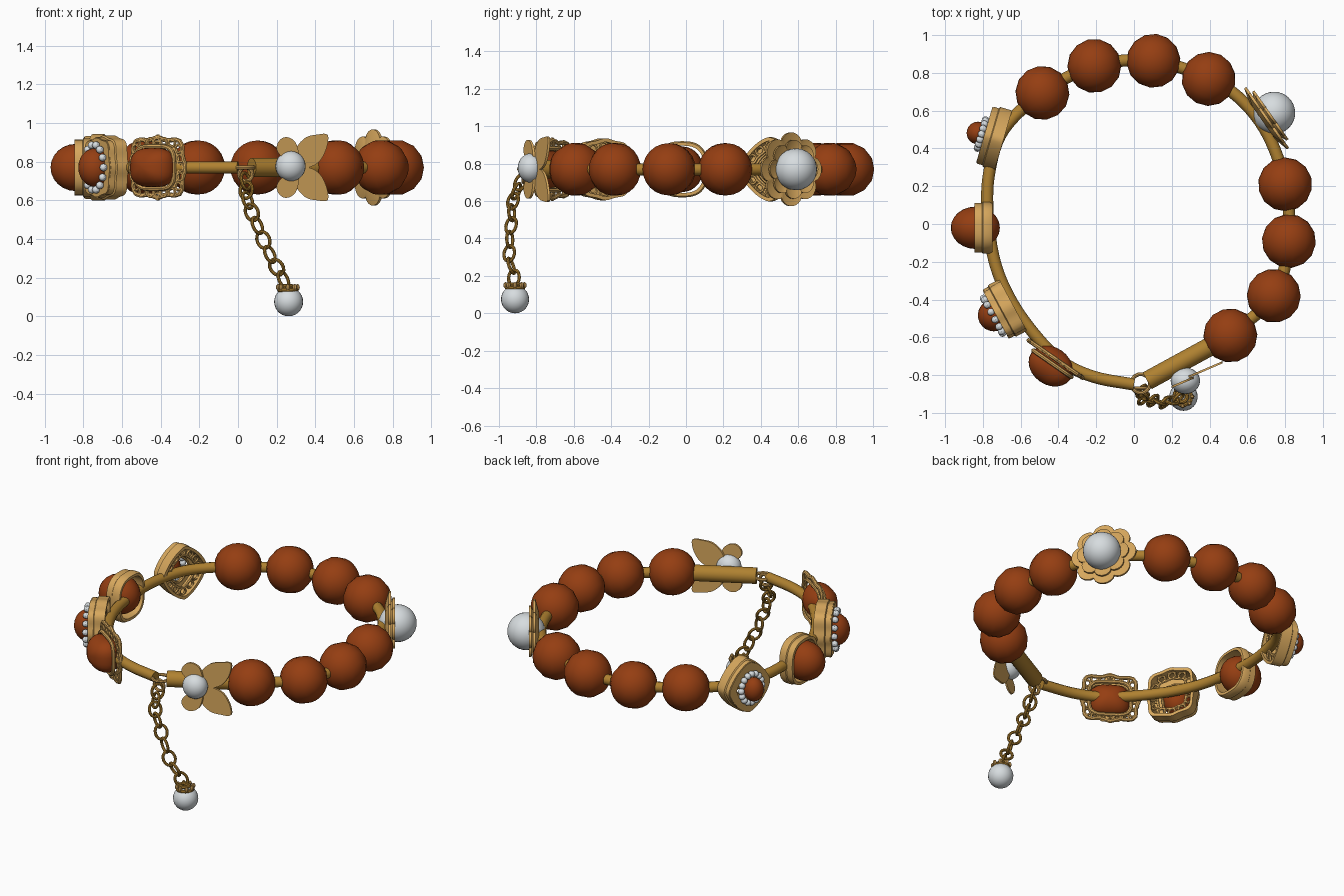
import bpy, bmesh, math
from mathutils import Matrix, Vector
from math import sin, cos, pi, tau

if "Cube" in bpy.data.objects:
    bpy.data.objects.remove(bpy.data.objects["Cube"])

def material(name, rgb):
    m = bpy.data.materials.new(name)
    m.diffuse_color = (*rgb, 1)
    m.use_nodes = True
    m.node_tree.nodes["Principled BSDF"].inputs["Base Color"].default_value = m.diffuse_color
    return m

BROWN = material("amber brown", (0.30, 0.048, 0.006))
GOLD = material("light gold", (0.68, 0.39, 0.11))
DARK = material("dark gold", (0.43, 0.22, 0.03))
PEARL = material("pearl", (0.68, 0.72, 0.74))
I = Matrix.Identity(4)
Z = 0.77  # height of the bracelet

def finish(ob, mat):
    ob.data.materials.append(mat)
    bpy.ops.object.select_all(action='DESELECT')
    ob.select_set(True)
    bpy.context.view_layer.objects.active = ob
    if ob.type == 'CURVE':
        bpy.ops.object.convert(target='MESH')
    bpy.ops.object.shade_smooth_by_angle(angle=0.6)
    return ob

def add(name, data, M, mat):
    ob = bpy.data.objects.new(name, data)
    bpy.context.collection.objects.link(ob)
    ob.matrix_world = M
    return finish(ob, mat)

def from_bm(name, bm, M, mat):
    bmesh.ops.recalc_face_normals(bm, faces=bm.faces[:])
    me = bpy.data.meshes.new(name)
    bm.to_mesh(me)
    bm.free()
    return add(name, me, M, mat)

def mount(x, y, nx, ny):
    """Local z points out of the bracelet, local y is up."""
    n = Vector((nx, ny, 0)).normalized()
    up = Vector((0, 0, 1))
    t = up.cross(n)
    return Matrix.Translation((x, y, Z)) @ Matrix((t, up, n)).transposed().to_4x4()

def ball(name, M, c, s, mat, seg=20, rings=12, shape=None):
    bm = bmesh.new()
    bmesh.ops.create_uvsphere(bm, u_segments=seg, v_segments=rings, radius=1)
    for v in bm.verts:
        k = shape(math.atan2(v.co.y, v.co.x)) if shape else 1
        v.co = Vector((v.co.x * s[0] * k, v.co.y * s[1] * k, v.co.z * s[2])) + Vector(c)
    return from_bm(name, bm, M, mat)

def loft(name, M, fn, profile, mat, n=64):
    """Closed (scale, z) profile carried round the outline fn(angle)."""
    bm = bmesh.new()
    rows = []
    for i in range(n):
        a = tau * i / n
        r = fn(a)
        rows.append([bm.verts.new((r * s * cos(a), r * s * sin(a), z)) for s, z in profile])
    k = len(profile)
    for i in range(n):
        p, q = rows[i], rows[(i + 1) % n]
        for j in range(k):
            bm.faces.new((p[j], q[j], q[(j + 1) % k], p[(j + 1) % k]))
    return from_bm(name, bm, M, mat)

def tubes(name, M, lines, r, mat, closed=True, res=2):
    cu = bpy.data.curves.new(name, 'CURVE')
    cu.dimensions = '3D'
    cu.bevel_depth = r
    cu.bevel_resolution = res
    cu.use_fill_caps = True
    for pts in lines:
        sp = cu.splines.new('POLY')
        sp.points.add(len(pts) - 1)
        for p, co in zip(sp.points, pts):
            p.co = (*co, 1)
        sp.use_cyclic_u = closed
    return add(name, cu, M, mat)

def outline(fn, s, z, n=48):
    return [(fn(tau*i/n)*s*cos(tau*i/n), fn(tau*i/n)*s*sin(tau*i/n), z) for i in range(n)]

def ring(c, r, u=Vector((1, 0, 0)), v=Vector((0, 1, 0)), n=14, long=1):
    return [Vector(c) + u * r * long * cos(tau*i/n) + v * r * sin(tau*i/n) for i in range(n)]

def ring_row(fn, s, z, r, n):
    return [ring((fn(tau*i/n)*s*cos(tau*i/n), fn(tau*i/n)*s*sin(tau*i/n), z), r, n=10) for i in range(n)]

def squircle(a, b, p):
    return lambda t: (abs(cos(t) / a) ** p + abs(sin(t) / b) ** p) ** (-1 / p)

def smooth(pts, steps=6):
    """Catmull-Rom path through the points."""
    P = [Vector(p) for p in pts]
    P = [2 * P[0] - P[1]] + P + [2 * P[-1] - P[-2]]
    out = []
    for i in range(1, len(P) - 2):
        a, b, c, d = P[i-1:i+3]
        for k in range(steps):
            t = k / steps
            out.append(0.5*(2*b + (c-a)*t + (2*a-5*b+4*c-d)*t*t + (3*b-a-3*c+d)*t**3))
    return out + [P[-2]]

# wire hoop and round beads
beads = [(-.485, .694), (-.21, .837), (.103, .864), (.395, .768),
         (.80, .21), (.82, -.09), (.74, -.38), (.51, -.59)]
path = [(0, -.85), (-.21, -.81), (-.38, -.73), (-.53, -.58), (-.66, -.39), (-.74, -.19),
        (-.775, .06), (-.765, .28), (-.69, .50)] + beads[:4] + [(.57, .655), (.71, .47)] + beads[4:]
tubes("wire_hoop", I, [smooth([(x, y, Z) for x, y in path])], 0.032, DARK, False, 4)
for x, y in beads:
    ball("round_bead", mount(x, y, x, y), (0, 0, 0), (.143,) * 3, BROWN, 24, 7)

# clasp tube and jump rings
tubes("clasp_tube", I, [[(.51, -.59, Z), (.07, -.83, Z)]], 0.05, DARK, False, 5)
tubes("jump_rings", I, [ring((.035, -.845, Z), .05), ring((.04, -.87, .735), .035, Vector((1, 0, 0)), Vector((0, 0, 1)))],
      .01, GOLD)

# front left: openwork frame with cushion stone
D = mount(-.415, -.715, -.57, -.82)
sq = squircle(.165, .148, 4)
wavy = lambda t: sq(t) * (1 + .05 * cos(8 * t))
tubes("openwork_rims", D, [outline(wavy, 1, 0), outline(sq, .76, 0), outline(sq, .74, .03)], .012, GOLD)
tubes("openwork_rings", D, ring_row(sq, .89, .005, .02, 20) + [ring((0, s*.148, 0), .016, n=10) for s in (-1, 1)],
      .008, GOLD, res=1)
ball("cushion_stone", D, (0, 0, .045), (.125, .102, .10), BROWN, 28, 12,
     lambda t: squircle(1, 1, 3)(t))

# second and fourth: frames set with a pearl ring
def pearl_frame(label, M, fn, pr, stone, sz, n):
    loft(label + "_band", M, fn, [(.88, -.045), (1, -.045), (1, .02), (.95, .025), (.95, .055), (.88, .055)], GOLD)
    loft(label + "_top_plate", M, fn, [(.6, .045), (.93, .045), (.93, .06), (.6, .06)], GOLD)
    tubes(label + "_filigree", M, [outline(fn, .62, -.02), outline(fn, .5, .02)] + ring_row(fn, .75, -.02, .022, 12),
          .008, GOLD, res=1)
    for i in range(n):
        a = tau * i / n
        ball(label + "_pearl", M, (pr[0]*cos(a), pr[1]*sin(a), .075), (.02,) * 3, PEARL, 10, 8)
    ball(label + "_stone", M, (0, 0, sz), stone, BROWN, 24, 12)

C = mount(-.68, -.45, -.88, -.476)
cush = squircle(.15, .16, 3.2)
pearl_frame("lobed_frame", C, lambda t: cush(t) * (1 + .035 * cos(8 * t)), (.105, .118), (.085, .1, .085), .07, 14)
A = mount(-.735, .455, -.96, .28)
pearl_frame("diamond_frame", A, squircle(.165, .172, 1.45), (.078, .092), (.06, .075, .06), .095, 16)

# third: smooth bezel with domed stone
B = mount(-.755, -.02, -1, 0)
bez = squircle(.137, .15, 2.7)
loft("bezel", B, bez, [(.84, -.005), (.95, -.005), (1, .01), (1, .045), (.96, .05), (.96, .09), (.84, .09)], GOLD)
ball("domed_stone", B, (0, 0, .085), (.112, .122, .13), BROWN, 28, 12)

# back right: two-layer flower with a large pearl
F = mount(.68, .545, .82, .576)
petals = lambda t: .165 + .032 * abs(cos(4 * t)) ** .7
loft("flower_outer", F, petals, [(.02, 0), (.6, 0), (1, .02), (1, .034), (.6, .016), (.02, .016)], GOLD, 96)
loft("flower_inner", F, petals, [(.02, .02), (.5, .02), (.8, .045), (.8, .058), (.5, .035), (.02, .035)], GOLD, 96)
ball("flower_pearl", F, (0, 0, .075), (.112,) * 3, PEARL, 28, 16)

# clasp butterfly: four wings, mirrored top to bottom
big = [(.27, .02), (.30, .10), (.35, .155), (.41, .17), (.465, .168), (.455, .09), (.41, .02), (.33, -.005)]
small = [(.27, .01), (.205, .08), (.205, .125), (.235, .155), (.275, .15), (.305, .115), (.315, .04)]
for wing, lift in ((big, 0), (small, -.015)):
    for side in (1, -1):
        bm = bmesh.new()
        loop = smooth([(x, lift - .82 + .43 * (x - .25), Z + side * z) for x, z in wing + wing[:1]], 4)[:-1]
        f = bm.faces.new([bm.verts.new(p) for p in loop])
        ext = bmesh.ops.extrude_face_region(bm, geom=[f])
        for v in ext["geom"]:
            if isinstance(v, bmesh.types.BMVert):
                v.co.y -= .012
        from_bm("butterfly_wing", bm, I, GOLD)
ball("butterfly_pearl", I, (.272, -.83, .777), (.078, .07, .078), PEARL, 24, 14)

# hanging chain of oval links
route = smooth([(.04, -.885, .70), (.05, -.925, .60), (.10, -.935, .47), (.165, -.945, .32), (.235, -.92, .19)], 8)
links = []
N = 9
for i in range(N):
    f = i / (N - 1) * (len(route) - 1)
    c = route[int(f)]
    k = min(int(f), len(route) - 2)
    d = (route[k + 1] - route[k]).normalized()
    side = Matrix.Rotation(.45 if i % 2 else -.9, 3, d) @ d.cross(Vector((0, 1, 0))).normalized()
    links.append(ring(c, .036, d, side, 16, 1.25))
tubes("chain", I, links, .009, DARK)

# pearl drop with pronged cap
ball("drop_pearl", I, (.262, -.914, .075), (.075,) * 3, PEARL, 24, 14)
top = Vector((.258, -.914, .135))
tubes("drop_cap", I, [ring(top, .045), ring(top + Vector((-.005, 0, .02)), .028)], .011, DARK)
for i in range(8):
    a = tau * i / 8
    p = top + Vector((.05 * cos(a), .05 * sin(a), .015))
    ball("cap_prong", I, p, (.012, .012, .017), GOLD, 8, 6)
